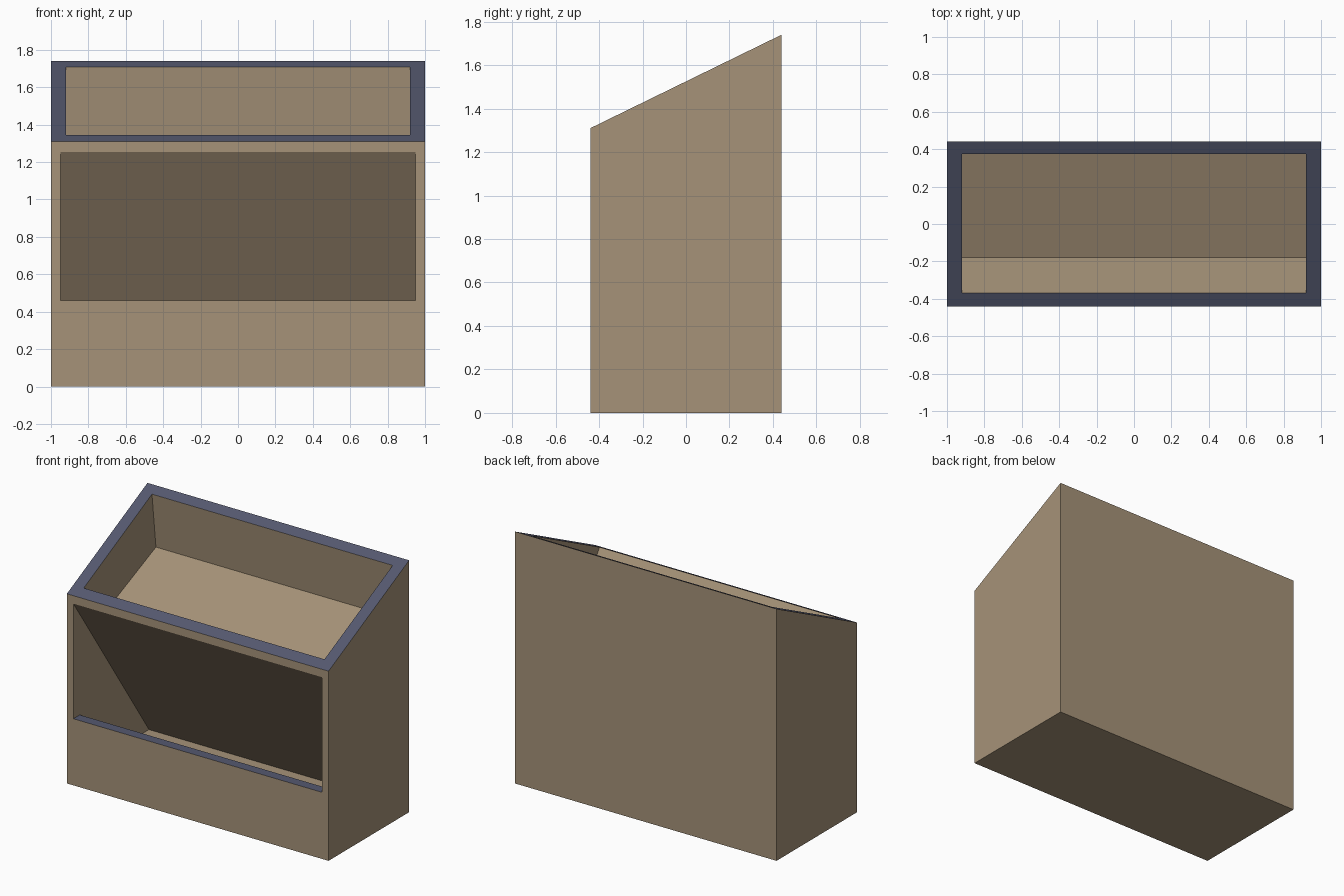
import bpy
import bmesh

if "Cube" in bpy.data.objects:
    bpy.data.objects.remove(bpy.data.objects["Cube"])


def material(name, rgb):
    m = bpy.data.materials.new(name)
    m.diffuse_color = (*rgb, 1)
    m.use_nodes = True
    m.node_tree.nodes["Principled BSDF"].inputs["Base Color"].default_value = m.diffuse_color
    return m


MATS = [material("tan_panel", (0.38, 0.29, 0.19)),
        material("dark_edge", (0.09, 0.10, 0.16))]


def prism(name, profile, half_x, dark_edges=()):
    """Extrude a (y, z) profile across x; listed profile edges get the dark material."""
    bm = bmesh.new()
    left = [bm.verts.new((-half_x, y, z)) for y, z in profile]
    right = [bm.verts.new((half_x, y, z)) for y, z in profile]
    bm.faces.new(left)
    bm.faces.new(right[::-1])
    n = len(profile)
    for i in range(n):
        j = (i + 1) % n
        f = bm.faces.new((left[i], right[i], right[j], left[j]))
        f.material_index = 1 if i in dark_edges else 0
    bmesh.ops.recalc_face_normals(bm, faces=bm.faces)
    mesh = bpy.data.meshes.new(name)
    bm.to_mesh(mesh)
    bm.free()
    for m in MATS:
        mesh.materials.append(m)
    ob = bpy.data.objects.new(name, mesh)
    bpy.context.collection.objects.link(ob)
    return ob


def cut(body, cutter):
    mod = body.modifiers.new(cutter.name, 'BOOLEAN')
    mod.operation = 'DIFFERENCE'
    mod.solver = 'EXACT'
    mod.object = cutter
    bpy.context.view_layer.objects.active = body
    bpy.ops.object.modifier_apply(modifier=mod.name)
    bpy.data.objects.remove(cutter)


# Cabinet body with a sloping, dark-edged top
body = prism("bin_cabinet",
             [(-0.44, 0), (0.44, 0), (0.44, 1.74), (-0.44, 1.31)],
             1.0, dark_edges=(2,))

# Upper tray: steep front, sloping floor, slightly leaning back wall
cut(body, prism("upper_tray_cutter",
                [(-0.37, 2.0), (-0.37, 1.343), (-0.18, 1.07),
                 (0.418, 1.326), (0.375, 1.706), (0.375, 2.0)], 0.92))

# Lower bin: front opening with a dark sill and a slanted ceiling
cut(body, prism("lower_bin_cutter",
                [(-0.5, 0.46), (-0.37, 0.46), (-0.37, 0.07),
                 (0.385, 0.07), (-0.44, 1.255), (-0.5, 1.341)],
                0.95, dark_edges=(0,)))
